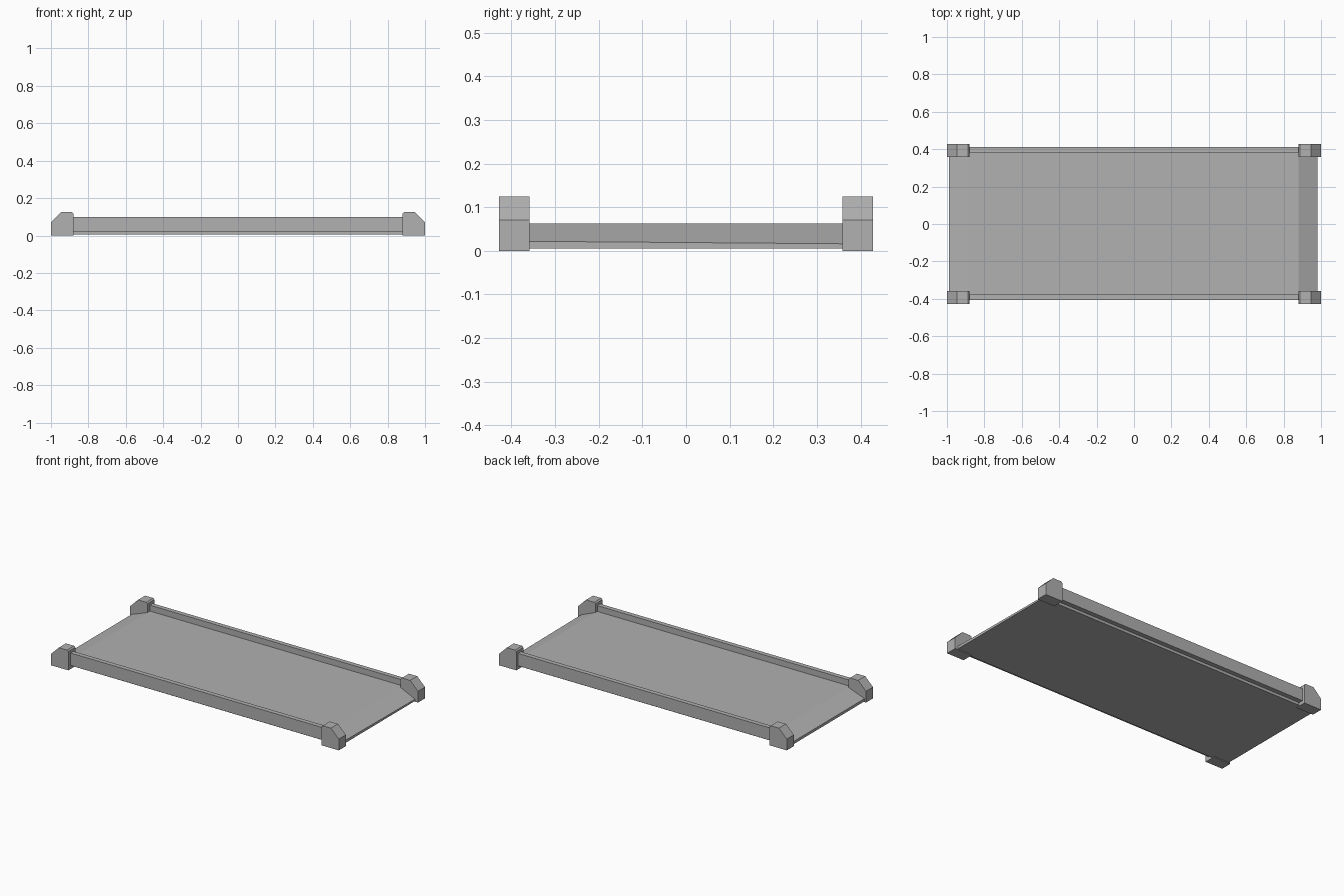
import bpy, bmesh

if "Cube" in bpy.data.objects:
    bpy.data.objects.remove(bpy.data.objects["Cube"])

# Dark grey shared by every part
grey = bpy.data.materials.new("dark_grey")
grey.diffuse_color = (0.44, 0.44, 0.44, 1)
grey.use_nodes = True
grey.node_tree.nodes["Principled BSDF"].inputs["Base Color"].default_value = grey.diffuse_color


def prism(name, profile, y0, y1):
    """Extrude an (x, z) profile from y0 to y1."""
    bm = bmesh.new()
    face = bm.faces.new([bm.verts.new((x, y0, z)) for x, z in profile])
    ext = bmesh.ops.extrude_face_region(bm, geom=[face])
    verts = [g for g in ext["geom"] if isinstance(g, bmesh.types.BMVert)]
    bmesh.ops.translate(bm, verts=verts, vec=(0, y1 - y0, 0))
    bmesh.ops.recalc_face_normals(bm, faces=bm.faces)
    mesh = bpy.data.meshes.new(name)
    bm.to_mesh(mesh)
    bm.free()
    mesh.materials.append(grey)
    ob = bpy.data.objects.new(name, mesh)
    bpy.context.collection.objects.link(ob)
    return ob


# Deck: raised flat middle with a short ramp down to a thin lip at each end
deck = prism("deck", [(-0.99, 0.005), (0.98, 0.005), (0.98, 0.022), (0.88, 0.063),
                      (-0.88, 0.063), (-0.99, 0.022)], -0.376, 0.382)
# The right lip tilts slightly towards the back
for v in deck.data.vertices:
    if v.co.x > 0.97 and v.co.z > 0.01 and v.co.y > 0:
        v.co.z = 0.016

# Side rails
rail = [(-0.885, 0.022), (0.885, 0.022), (0.885, 0.1), (-0.885, 0.1)]
prism("back_rail", rail, 0.382, 0.411)
prism("front_rail", rail, -0.405, -0.376)

# Corner posts: sloped outer shoulder, small bevel on the inner top edge
post = [(0.88, 0), (1.0, 0), (1.0, 0.071), (0.946, 0.125), (0.888, 0.125), (0.88, 0.117)]
for sx, xn in ((1, "right"), (-1, "left")):
    for y0, y1, yn in ((-0.428, -0.358, "front"), (0.358, 0.428, "back")):
        prism(f"{yn}_{xn}_post", [(sx * x, z) for x, z in post], y0, y1)
